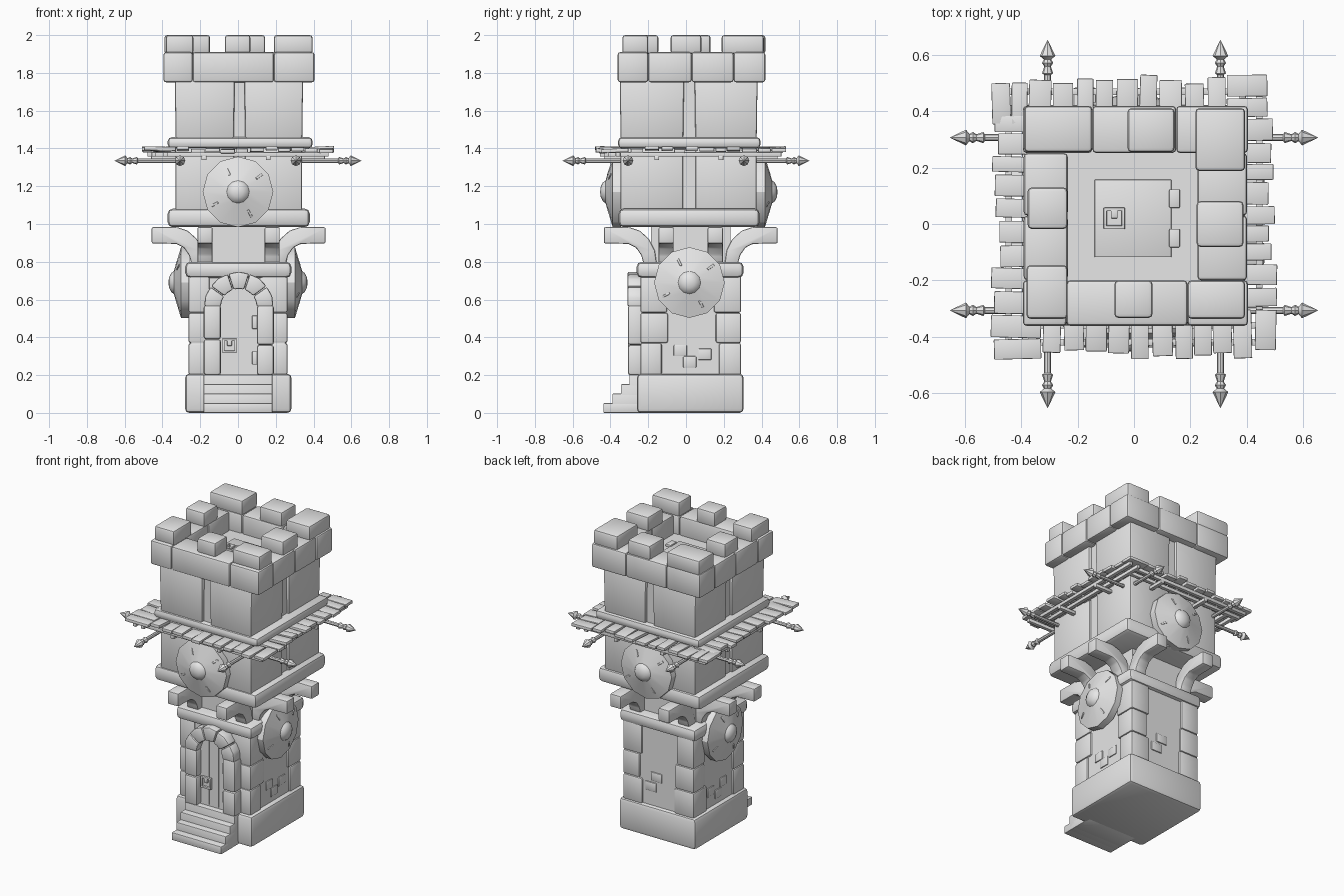
import bpy, bmesh, math, random
from mathutils import Matrix, Vector

if "Cube" in bpy.data.objects:
    bpy.data.objects.remove(bpy.data.objects["Cube"])

random.seed(4)
stone = bpy.data.materials.new("grey stone")
stone.diffuse_color = (0.8, 0.8, 0.8, 1)
stone.use_nodes = True
stone.node_tree.nodes["Principled BSDF"].inputs["Base Color"].default_value = stone.diffuse_color
CY = 0.025  # tower centre in y


def finish(name, bm, bevel=0.0, mat=None, seg=2):
    bmesh.ops.recalc_face_normals(bm, faces=bm.faces)
    if bevel:
        bmesh.ops.bevel(bm, geom=bm.edges[:], offset=bevel, segments=seg,
                        profile=0.5, affect='EDGES', clamp_overlap=True)
    if mat:
        bm.transform(mat)
    me = bpy.data.meshes.new(name)
    bm.to_mesh(me)
    bm.free()
    me.materials.append(stone)
    ob = bpy.data.objects.new(name, me)
    bpy.context.collection.objects.link(ob)
    return ob


def box(name, x0, x1, y0, y1, z0, z1, bevel=0.01, flare=1.0, rot=None):
    """Bevelled box; flare scales the top outline."""
    c = Vector(((x0 + x1) / 2, (y0 + y1) / 2, (z0 + z1) / 2))
    bm = bmesh.new()
    bmesh.ops.create_cube(bm, size=1)
    for v in bm.verts:
        f = flare if v.co.z > 0 else 1
        v.co = Vector((v.co.x * (x1 - x0) * f, v.co.y * (y1 - y0) * f, v.co.z * (z1 - z0)))
    return finish(name, bm, bevel, Matrix.Translation(c) @ (rot or Matrix()))


def prism(name, pts, y0, y1, bevel=0.0, mat=None):
    """Extrude an x-z outline from y0 to y1."""
    bm = bmesh.new()
    face = bm.faces.new([bm.verts.new((x, y0, z)) for x, z in pts])
    ext = bmesh.ops.extrude_face_region(bm, geom=[face])
    for v in ext["geom"]:
        if isinstance(v, bmesh.types.BMVert):
            v.co.y = y1
    return finish(name, bm, bevel, mat)


def lathe(name, prof, sides, mat):
    """Turn (radius, distance) points around local z."""
    bm = bmesh.new()
    rings = []
    for r, d in prof:
        n = sides if r else 1
        rings.append([bm.verts.new((r * math.cos(2 * math.pi * i / sides),
                                    r * math.sin(2 * math.pi * i / sides), d)) for i in range(n)])
    for a, b in zip(rings, rings[1:]):
        for i in range(sides):
            j = (i + 1) % sides
            vs = [a[i % len(a)], a[j % len(a)], b[j % len(b)], b[i % len(b)]]
            bm.faces.new(list(dict.fromkeys(vs)))
    return finish(name, bm, 0, mat)


def spin(i):
    return Matrix.Rotation(i * math.pi / 2, 4, 'Z')


def facing(i):  # local z points to: 0 +x, 1 +y, 2 -x, 3 -y
    return spin(i) @ Matrix.Rotation(math.pi / 2, 4, 'Y')


# Lower storey: plinth, core, quoins, band, neck
box("plinth", -.28, .283, -.26, .305, 0, .207, .022)
box("lower_core", -.25, .25, -.235, .28, .19, .74, 0)
for sx in (-1, 1):
    for sy in (-1, 1):
        z = .2
        for h in (.17, .16, .2):
            w, d = random.uniform(.11, .15), random.uniform(.11, .15)
            xs = sorted((sx * .262, sx * (.262 - w)))
            ys = sorted((CY + sy * .267, CY + sy * (.267 - d)))
            box("corner_stone", *xs, *ys, z, z + h, .012)
            z += h
box("lower_band", -.28, .283, -.262, .305, .715, .80, .028)
box("neck", -.21, .21, CY - .21, CY + .21, .78, 1.0, 0)
for y, z in ((.1, .31), (.02, .27), (-.03, .33)):
    box("wall_brick", -.256, .256, y - .035, y + .035, z - .03, z + .03, .005)
for x, z in ((.02, .4), (.06, .33)):
    box("back_brick", x - .04, x + .04, .26, .287, z - .03, z + .03, .005)

# Curved brackets, two on each side
bracket = [(.18, .79), (.25, .79), (.262, .835), (.29, .875), (.33, .895), (.46, .897),
           (.46, .983), (.325, .983), (.27, .965), (.22, .92), (.19, .86)]
for i in range(4):
    off = .178 if i % 2 else .13
    for s in (-1, 1):
        prism("bracket", bracket, s * off - .04, s * off + .04, .008,
              Matrix.Translation((.003, CY, 0)) @ spin(i))

# Upper storeys: recessed core with four corner slabs, and bands
box("middle_band", -.373, .38, -.357, .39, .983, 1.082, .028)
box("upper_core", -.315, .325, -.328, .358, 1.05, 1.76, 0)
for name, z0, z1, fl in (("middle_wall", 1.07, 1.42, 1.0), ("top_wall", 1.44, 1.77, 1.03)):
    for xa, xb in ((-.33, -.022), (.038, .34)):
        for ya, yb in ((-.346, -.015), (.05, .374)):
            box(name, xa, xb, ya, yb, z0, z1, .01, fl)
box("walkway_band", -.372, .395, -.36, .395, 1.40, 1.46, .022)

# Crown: four walls split in stones, floor, merlons
for x0, x1 in ((-.395, -.24), (-.24, .19), (.19, .405)):
    box("crown_front", x0, x1, -.362, -.2, 1.75, 1.91, .014)
for x0, x1 in ((-.395, -.148), (-.148, .15), (.15, .405)):
    box("crown_back", x0, x1, .252, .42, 1.75, 1.91, .014)
for y0, y1 in ((-.2, .03), (.03, .252)):
    box("crown_left", -.392, -.235, y0, y1, 1.75, 1.91, .014)
    box("crown_right", .225, .402, y0, y1, 1.75, 1.91, .014)
box("roof_floor", -.3, .3, -.28, .33, 1.74, 1.785, 0)
merlons = [(-.39, -.148, .255, .42), (-.023, .144, .255, .412), (.218, .395, .188, .412),
           (-.378, -.236, -.018, .13), (.222, .389, -.082, .082), (-.382, -.236, -.337, -.146),
           (-.07, .066, -.334, -.2), (.19, .395, -.337, -.2)]
for m in merlons:
    box("merlon", *m, 1.9, 2.0, .015)

# Trapdoor with hinges and handle
box("trapdoor", -.14, .133, -.118, .158, 1.78, 1.793, .003)
for y in (-.05, .09):
    box("trapdoor_hinge", .125, .163, y - .033, y + .033, 1.785, 1.803, .004)


def ring_handle(mat):
    for a, b, c, d in ((-.036, .036, .026, .038), (-.036, .036, -.038, -.026),
                       (-.038, -.026, -.038, .038), (.026, .038, -.038, .038),
                       (-.012, .012, .0, .034)):
        box("handle_bar", a, b, c, d, 0, .016, .003).data.transform(mat)


ring_handle(Matrix.Translation((-.07, .02, 1.793)))

# Door, hinges, stone surround, steps
arc = [(.005 + .11 * math.cos(a * math.pi / 10), .565 + .11 * math.sin(a * math.pi / 10)) for a in range(11)]
prism("door", [(-.105, .2), (.115, .2)] + arc, -.262, -.22)
for x in (-.03, .04):
    box("door_seam", x - .002, x + .002, -.265, -.25, .21, .66, 0)
for z in (.48, .29):
    box("door_hinge", .075, .11, -.275, -.25, z - .035, z + .035, .004)
ring_handle(Matrix.Translation((-.045, -.262, .355)) @ Matrix.Rotation(math.pi / 2, 4, 'X'))
for x0, x1, zs in ((-.182, -.09, (.2, .39, .57)), (.1, .19, (.2, .36, .57))):
    for z0, z1 in zip(zs, zs[1:]):
        box("door_jamb", x0, x1, -.308, -.22, z0, z1, .014)
for k in range(5):
    a0, a1 = k * math.pi / 5 + .012, (k + 1) * math.pi / 5 - .012
    am = (a0 + a1) / 2
    pts = [(r, a) for r, a in ((.095, a0), (.183, a0), (.186, am), (.183, a1), (.095, a1), (.095, am))]
    prism("arch_stone", [(.004 + r * math.cos(a), .562 + r * math.sin(a)) for r, a in pts],
          -.31, -.22, .01)
for k, y in enumerate((-.438, -.39, -.345, -.3)):
    box("step", -.183, .183, y, -.2, 0, .052 + .05 * k, .006)

# Shields: faceted shallow cones with a round boss and small scars
disc = [(0, 0), (.187, 0), (.187, .045), (.06, .083), (.05, .097), (.028, .108), (0, .112)]
places = [(0, (.257, .018, .69)), (2, (-.257, .018, .69)), (3, (0, -.343, 1.17)), (1, (0, .373, 1.17))]
for i, p in places:
    m = Matrix.Translation(p) @ facing(i)
    lathe("shield", disc, 12, m)
    for ang, r in ((.5, .13), (2.2, .14), (3.6, .12), (5.2, .14)):
        scar = box("shield_scar", -.022, .022, -.006, .006, -.004, .004, .003)
        scar.data.transform(m @ Matrix.Rotation(ang, 4, 'Z') @
                            Matrix.Translation((r, 0, .083 - (r - .06) * .3)) @ Matrix.Rotation(.29, 4, 'Y'))

# Plank walkway: pinwheel of loose boards on rails
for i in range(4):
    base = Matrix.Translation((0, CY, 0)) @ spin(i)
    pos, end = .505, -.315
    while pos > end:
        w = random.uniform(.055, .08)
        tip = .485 + random.uniform(-.015, .025)
        tilt = Matrix.Rotation(random.uniform(-.05, .05), 4, 'Y') @ \
            Matrix.Rotation(random.uniform(-.03, .03), 4, 'Z')
        dz = random.uniform(-.008, .008)
        pl = box("plank", .33, tip, pos - w, pos, 1.382 + dz, 1.402 + dz, .003, 1, tilt)
        pl.data.transform(base)
        pos -= w + random.uniform(.004, .014)
    for r in (.385, .445):
        box("walkway_rail", r - .012, r + .012, -.38, .48, 1.357, 1.38, .003).data.transform(base)
    for s in (-.18, .16):
        box("rail_support", .32, .46, s - .013, s + .013, 1.338, 1.36, .003).data.transform(base)

# Spears sticking out of the corners
spear = [(0, .29), (.012, .29), (.012, .53), (.02, .535), (.012, .56), (.02, .572),
         (.013, .585), (.028, .597), (0, .655)]
for i in range(4):
    for s in (-.307, .307):
        along = Vector((0, s, 0)) if i % 2 == 0 else Vector((s, 0, 0))
        lathe("spear", spear, 8, Matrix.Translation(along + Vector((0, 0, 1.335))) @ facing(i))

bpy.ops.object.select_all(action='SELECT')
bpy.context.view_layer.objects.active = bpy.context.scene.objects[0]
bpy.ops.object.shade_smooth_by_angle(angle=math.radians(30))
